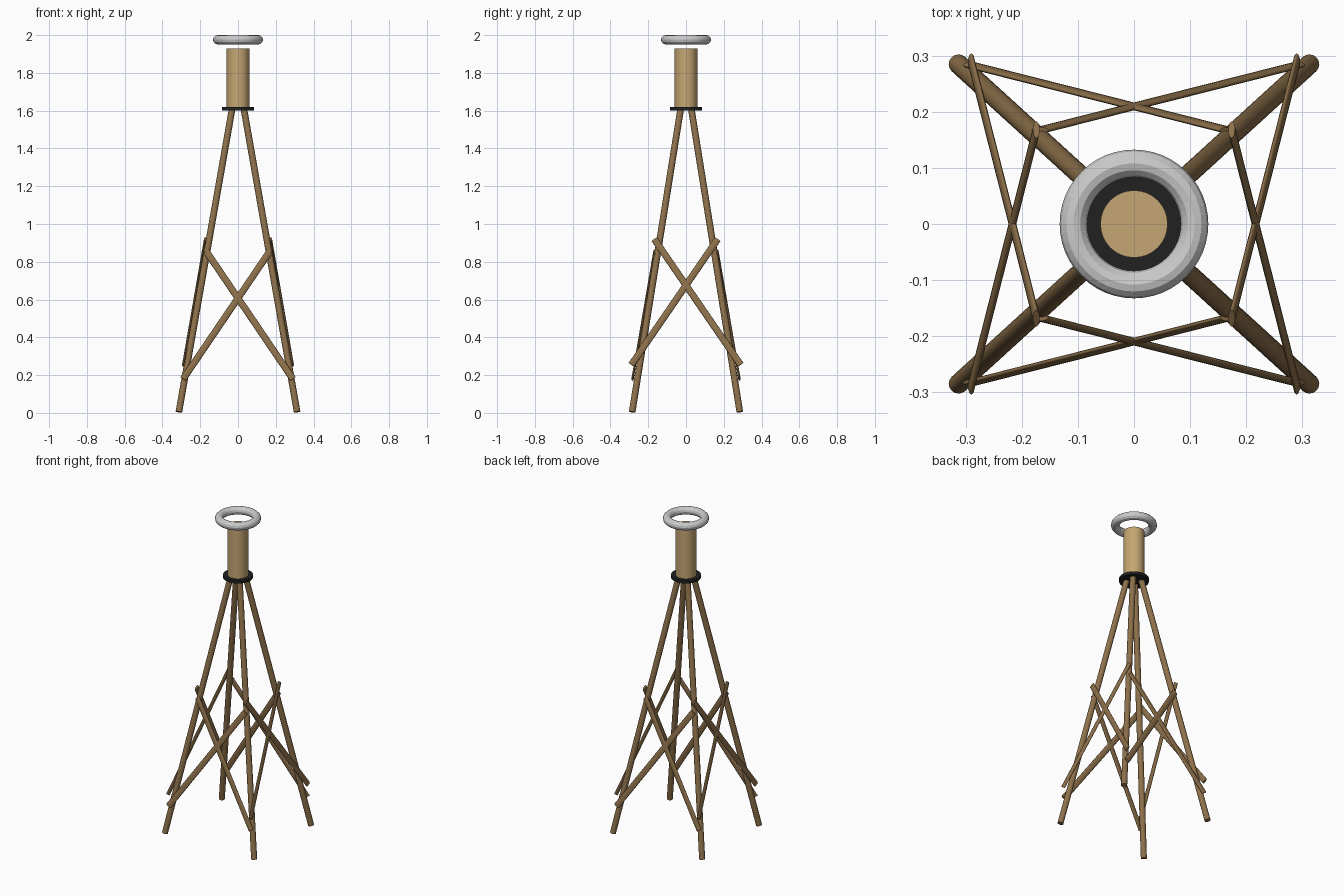
import bpy
from mathutils import Vector, Matrix

if "Cube" in bpy.data.objects:
    bpy.data.objects.remove(bpy.data.objects["Cube"])


def material(name, rgb):
    m = bpy.data.materials.new(name)
    m.diffuse_color = (*rgb, 1)
    m.use_nodes = True
    m.node_tree.nodes["Principled BSDF"].inputs["Base Color"].default_value = m.diffuse_color
    return m


TAN = material("light_wood", (0.56, 0.38, 0.17))
WOOD = material("dark_wood", (0.27, 0.165, 0.07))
BLACK = material("black", (0.015, 0.015, 0.015))


def finish(name, mat):
    ob = bpy.context.object
    ob.name = name
    if mat:
        ob.data.materials.append(mat)
    bpy.ops.object.shade_smooth_by_angle()
    return ob


def rod(name, a, b, wide, thin, thin_axis, mat, sides=16):
    """Elliptical rod from a to b, with its thin side facing thin_axis."""
    a, b = Vector(a), Vector(b)
    z = (b - a).normalized()
    x = Vector(thin_axis)
    x = (x - z * x.dot(z)).normalized()
    y = z.cross(x)
    bpy.ops.mesh.primitive_cylinder_add(vertices=sides, radius=1, depth=(b - a).length)
    ob = finish(name, mat)
    rot = Matrix((x, y, z)).transposed().to_4x4()
    ob.data.transform(Matrix.Translation((a + b) / 2) @ rot
                      @ Matrix.Diagonal((thin, wide, 1, 1)))
    return ob


# Four splayed legs
for sx in (-1, 1):
    for sy in (-1, 1):
        rod(f"leg_{'left' if sx < 0 else 'right'}_{'front' if sy < 0 else 'back'}",
            (sx * 0.313, sy * 0.285, 0.005), (sx * 0.031, sy * 0.028, 1.61),
            0.0175, 0.0175, (1, 0, 0), WOOD)

# Flat cross braces, one X on each of the four faces
for s in (-1, 1):
    for d in (-1, 1):
        rod(f"{'front' if s < 0 else 'back'}_brace",
            (d * 0.29, s * 0.283, 0.18), (-d * 0.168, s * 0.167, 0.855),
            0.018, 0.006, (0, 1, 0), WOOD)
        rod(f"{'left' if s < 0 else 'right'}_brace",
            (s * 0.29, d * 0.289, 0.255), (s * 0.174, -d * 0.168, 0.92),
            0.018, 0.006, (1, 0, 0), WOOD)

# Collar where the legs meet the drum
bpy.ops.mesh.primitive_cylinder_add(vertices=32, radius=0.086, depth=0.018, location=(0, 0, 1.61))
finish("collar", BLACK)

# Wooden drum
bpy.ops.mesh.primitive_cylinder_add(vertices=32, radius=0.06, depth=0.32, location=(0, 0, 1.77))
finish("drum", TAN)

# Floating top ring
bpy.ops.mesh.primitive_torus_add(major_radius=0.108, minor_radius=0.0245,
                                 major_segments=48, minor_segments=12,
                                 location=(0, 0, 1.9755))
bpy.context.object.name = "top_ring"
